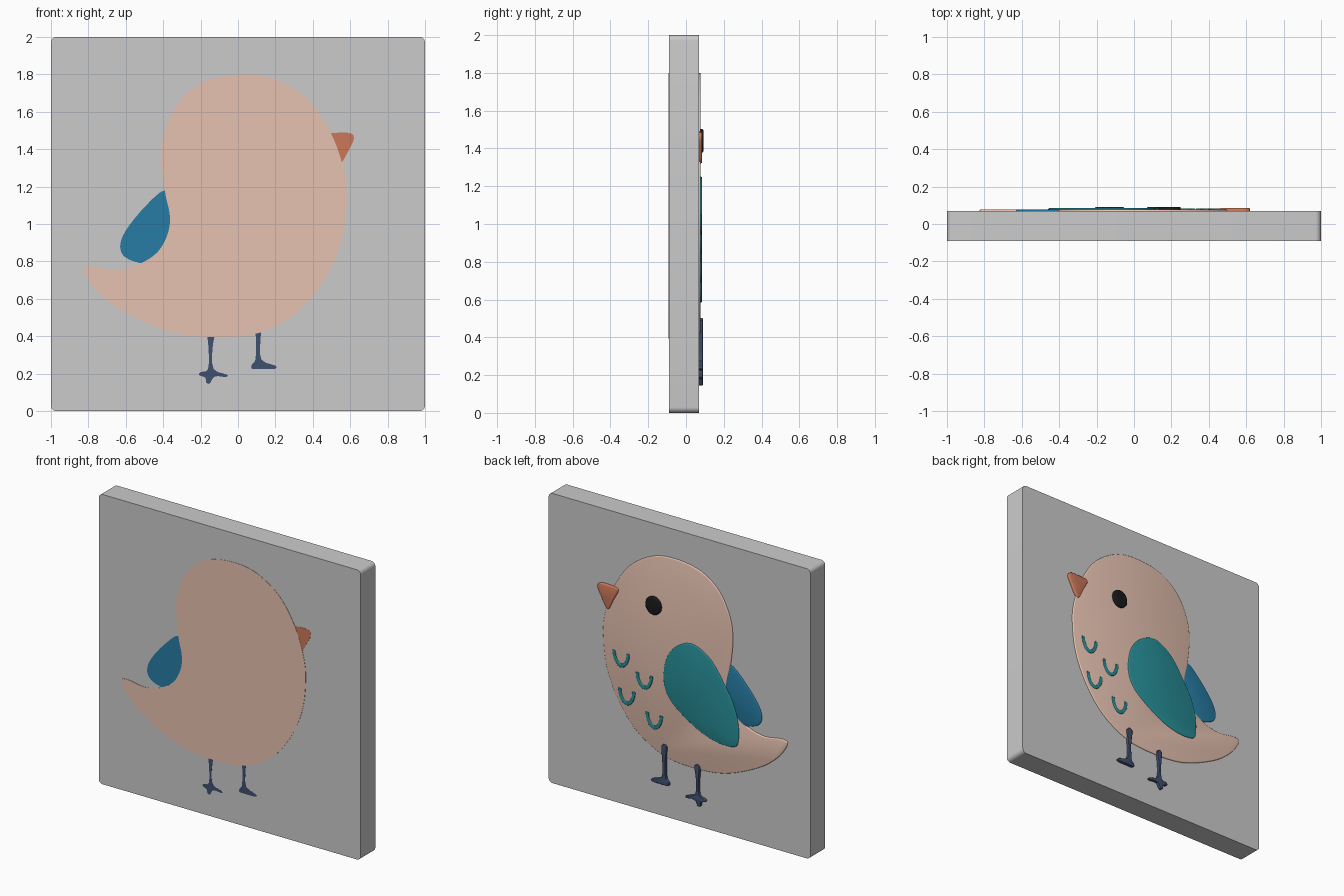
import bpy, bmesh, math
from mathutils import Vector

if "Cube" in bpy.data.objects:
    bpy.data.objects.remove(bpy.data.objects["Cube"])


def material(name, rgb):
    m = bpy.data.materials.new(name)
    m.diffuse_color = (*rgb, 1)
    m.use_nodes = True
    m.node_tree.nodes["Principled BSDF"].inputs["Base Color"].default_value = m.diffuse_color
    return m


PEACH = material("peach", (0.80, 0.54, 0.44))
TEAL = material("teal", (0.02, 0.27, 0.31))
BLUE = material("blue", (0.02, 0.20, 0.37))
ORANGE = material("orange", (0.60, 0.19, 0.10))
NAVY = material("navy", (0.05, 0.08, 0.16))
BLACK = material("black", (0.01, 0.01, 0.01))


def smooth(points, steps=4):
    """Closed Catmull-Rom curve through the given (x, z) points."""
    p = [Vector(q) for q in points]
    n, out = len(p), []
    for i in range(n):
        a, b, c, d = p[i - 1], p[i], p[(i + 1) % n], p[(i + 2) % n]
        for s in range(steps):
            t = s / steps
            out.append(0.5 * (2 * b + (c - a) * t + (2 * a - 5 * b + 4 * c - d) * t * t
                              + (3 * b - a - 3 * c + d) * t ** 3))
    return out


def plate(name, outline, front, back, mat=None, bevel=0.0):
    """Extrude an (x, z) outline from y=front to y=back, rounding the back rim."""
    bm = bmesh.new()
    face = bm.faces.new([bm.verts.new((p[0], front, p[1])) for p in outline])
    ext = bmesh.ops.extrude_face_region(bm, geom=[face], use_keep_orig=True)["geom"]
    verts = [g for g in ext if isinstance(g, bmesh.types.BMVert)]
    bmesh.ops.translate(bm, verts=verts, vec=(0, back - front, 0))
    if bevel:
        rim = [e for e in bm.edges if all(abs(v.co.y - back) < 1e-5 for v in e.verts)]
        bmesh.ops.bevel(bm, geom=rim, offset=bevel, segments=3, profile=0.5,
                        affect='EDGES')
    bmesh.ops.recalc_face_normals(bm, faces=bm.faces[:])
    me = bpy.data.meshes.new(name)
    bm.to_mesh(me)
    bm.free()
    ob = bpy.data.objects.new(name, me)
    bpy.context.collection.objects.link(ob)
    if mat:
        me.materials.append(mat)
    bpy.context.view_layer.objects.active = ob
    ob.select_set(True)
    bpy.ops.object.shade_smooth_by_angle(angle=math.radians(35))
    ob.select_set(False)
    return ob


# Backing slab with rounded corners
R = 0.03
corners = []
for k, (cx, cz) in enumerate([(1 - R, 2 - R), (R - 1, 2 - R), (R - 1, R), (1 - R, R)]):
    for s in range(7):
        a = math.pi / 2 * (k + s / 6)
        corners.append((cx + R * math.cos(a), cz + R * math.sin(a)))
plate("slab", corners, -0.09, 0.07)

# Body and tail, set through the slab
body = [(0.02, 1.80), (0.2, 1.775), (0.38, 1.66), (0.50, 1.48), (0.57, 1.27),
        (0.58, 1.1), (0.55, 0.9), (0.46, 0.7), (0.32, 0.53), (0.12, 0.42),
        (-0.1, 0.395), (-0.35, 0.42), (-0.6, 0.525), (-0.75, 0.635),
        (-0.825, 0.745), (-0.79, 0.775), (-0.65, 0.757), (-0.53, 0.785),
        (-0.43, 0.85), (-0.375, 0.95), (-0.365, 1.05), (-0.39, 1.17),
        (-0.408, 1.35), (-0.39, 1.50), (-0.31, 1.66), (-0.17, 1.765)]
plate("body", smooth(body), -0.092, 0.078, PEACH, 0.007)

# Wings
far_wing = [(-0.39, 1.18), (-0.5, 1.09), (-0.6, 0.965), (-0.63, 0.88), (-0.6, 0.82),
            (-0.5, 0.79), (-0.42, 0.83), (-0.36, 0.93), (-0.345, 1.08)]
plate("far_wing", smooth(far_wing), -0.0915, 0.077, BLUE, 0.006)
near_wing = [(-0.115, 1.25), (0, 1.215), (0.085, 1.12), (0.115, 0.99), (0.1, 0.88),
             (0.03, 0.785), (-0.15, 0.67), (-0.3, 0.622), (-0.42, 0.625),
             (-0.455, 0.67), (-0.455, 0.79), (-0.42, 0.91), (-0.366, 1.01),
             (-0.25, 1.175)]
plate("near_wing", smooth(near_wing), 0.02, 0.085, TEAL, 0.007)

# Beak
beak = [(0.46, 1.475), (0.52, 1.487), (0.60, 1.486), (0.62, 1.455), (0.59, 1.39),
        (0.555, 1.33), (0.53, 1.328), (0.50, 1.39)]
plate("beak", smooth(beak), -0.091, 0.086, ORANGE, 0.008)

# Eye
eye = [(0.19 + 0.06 * math.cos(a * math.pi / 16), 1.44 + 0.063 * math.sin(a * math.pi / 16))
       for a in range(32)]
plate("eye", eye, 0.02, 0.092, BLACK, 0.008)

# Legs with feet
left_leg = [(-0.163, 0.42), (-0.125, 0.42), (-0.137, 0.33), (-0.13, 0.225),
            (-0.06, 0.195), (-0.065, 0.182), (-0.125, 0.185), (-0.15, 0.148),
            (-0.17, 0.152), (-0.175, 0.178), (-0.208, 0.192), (-0.2, 0.208),
            (-0.16, 0.225), (-0.157, 0.33)]
plate("left_leg", smooth(left_leg, 3), -0.0905, 0.09, NAVY, 0.004)
right_leg = [(0.088, 0.49), (0.127, 0.49), (0.12, 0.38), (0.125, 0.275),
             (0.2, 0.243), (0.197, 0.226), (0.13, 0.224), (0.075, 0.226),
             (0.075, 0.25), (0.093, 0.275), (0.097, 0.38)]
plate("right_leg", smooth(right_leg, 3), -0.0905, 0.09, NAVY, 0.004)

# Feather marks on the chest: U-shaped strokes
for i, (cx, top) in enumerate([(0.44, 1.05), (0.263, 0.945), (0.397, 0.80), (0.187, 0.69)]):
    outer, inner = [], []
    for s in range(17):
        a = math.pi * s / 16
        dx, dz = math.cos(a), math.sin(a)
        outer.append((cx + 0.065 * dx, top - 0.105 * dz))
        inner.append((cx + 0.043 * dx, top - 0.08 * dz))
    plate(f"feather_mark_{i + 1}", outer + inner[::-1], 0.03, 0.084, TEAL, 0.005)
